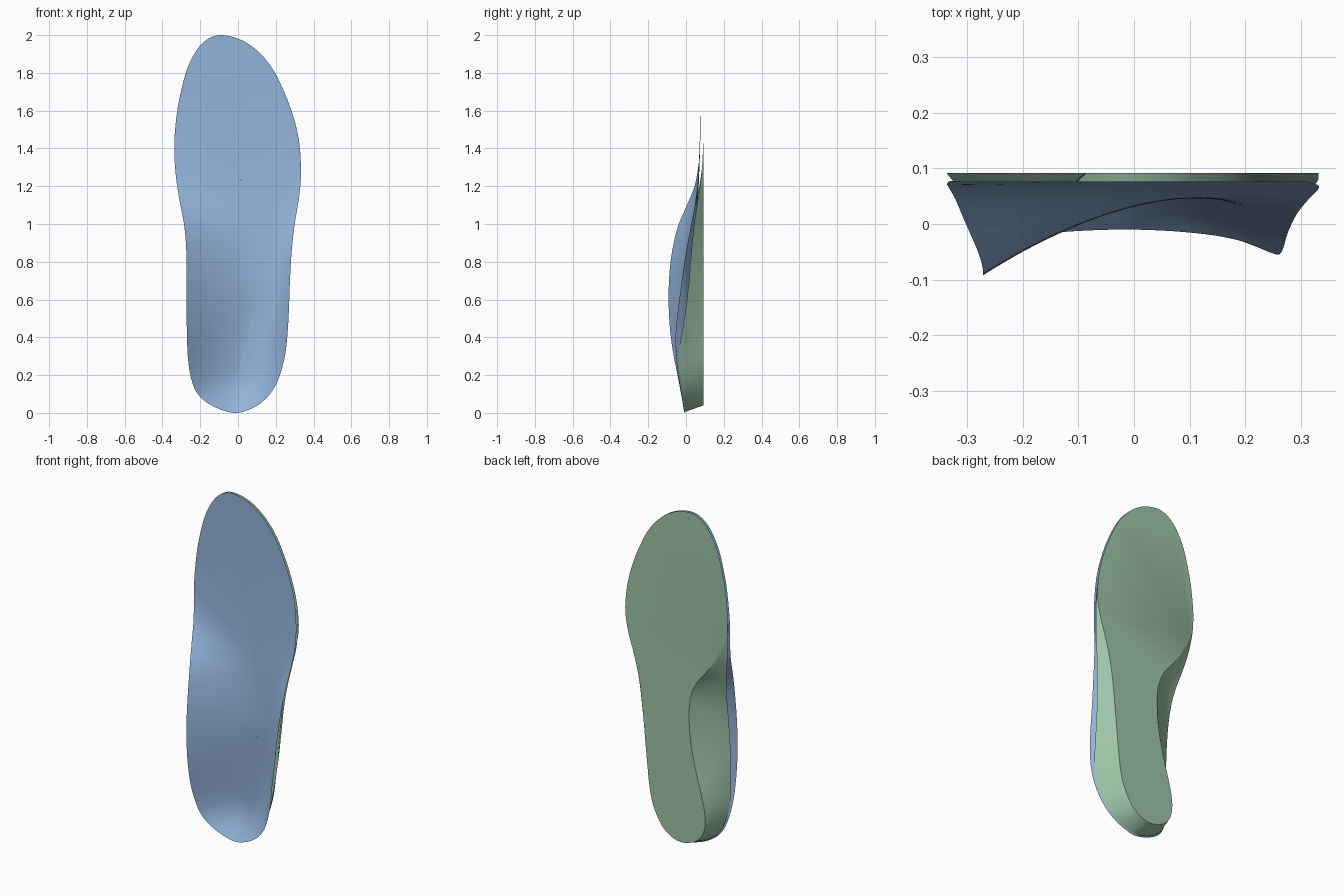
import bpy, bmesh
from mathutils import Vector

if "Cube" in bpy.data.objects:
    bpy.data.objects.remove(bpy.data.objects["Cube"])

BASE_Y = 0.092   # flat sole plane
SUB = 5          # samples between outline points

# rows: rim x, rim z, rim y, shell edge y, sole x, sole z
lateral = [
    (-.01, .0, -.01, -.002, -.03, .04), (.07, .022, -.013, -.006, .03, .055),
    (.14, .068, -.02, -.013, .085, .095), (.19, .13, -.03, -.023, .125, .155),
    (.225, .21, -.043, -.035, .155, .225), (.25, .31, -.053, -.04, .175, .32),
    (.263, .43, -.054, -.02, .187, .43), (.27, .56, -.04, 0, .2, .56),
    (.275, .70, -.022, .016, .213, .7), (.283, .84, -.002, .027, .228, .84),
    (.296, .97, .022, .04, .25, .97), (.315, 1.09, .045, .056, .282, 1.09),
    (.33, 1.2, .06, .074, .315, 1.2), (.333, 1.31, .068, .085, .332, 1.31),
    (.324, 1.43, .073, .0915, .324, 1.43)]
# toe rim: x, z (flat, no side wall)
toe = [(.304, 1.53), (.276, 1.62), (.24, 1.71), (.19, 1.81), (.13, 1.89),
       (.06, 1.95), (-.01, 1.985), (-.09, 2.0), (-.15, 1.985), (-.2, 1.945),
       (-.24, 1.885), (-.273, 1.81), (-.3, 1.71), (-.32, 1.61), (-.332, 1.51)]
medial = [
    (-.337, 1.41, .072, .0915, -.337, 1.41), (-.334, 1.31, .066, .086, -.325, 1.32),
    (-.322, 1.2, .045, .07, -.27, 1.2), (-.305, 1.1, .005, .048, -.2, 1.09),
    (-.286, 1.0, -.038, .02, -.13, 1.0), (-.276, .9, -.065, -.005, -.092, .9),
    (-.272, .78, -.084, -.025, -.085, .78), (-.272, .65, -.092, -.038, -.095, .65),
    (-.272, .52, -.09, -.045, -.12, .52), (-.27, .4, -.08, -.049, -.152, .4),
    (-.265, .29, -.063, -.047, -.18, .29), (-.25, .19, -.043, -.036, -.19, .2),
    (-.22, .11, -.028, -.021, -.175, .125), (-.165, .055, -.018, -.011, -.135, .075),
    (-.09, .017, -.012, -.005, -.085, .05)]
# centre line of the footbed: x, y, z
spine = [(0, .066, .22), (.06, .056, .46), (.1, .046, .7), (.08, .053, .94),
         (.03, .066, 1.18), (-.03, .075, 1.42), (-.06, .077, 1.66)]


def spline(pts, t, closed):
    """Catmull-Rom sample at parameter t (in point units)."""
    n = len(pts)
    i = int(t) if closed else min(int(t), n - 2)
    f = t - i
    pick = (lambda k: pts[k % n]) if closed else (lambda k: pts[max(0, min(n - 1, k))])
    out = []
    for a, b, c, d in zip(pick(i - 1), pick(i), pick(i + 1), pick(i + 2)):
        out.append(b + .5 * f * (c - a + f * (2*a - 5*b + 4*c - d + f * (3*(b - c) + d - a))))
    return out


def finish(bm, name, color):
    bmesh.ops.remove_doubles(bm, verts=bm.verts, dist=1e-5)
    me = bpy.data.meshes.new(name)
    bm.to_mesh(me)
    bm.free()
    ob = bpy.data.objects.new(name, me)
    bpy.context.collection.objects.link(ob)
    mat = bpy.data.materials.new(name + "_color")
    mat.diffuse_color = color
    mat.use_nodes = True
    mat.node_tree.nodes["Principled BSDF"].inputs["Base Color"].default_value = mat.diffuse_color
    me.materials.append(mat)
    bpy.ops.object.select_all(action='DESELECT')
    ob.select_set(True)
    bpy.context.view_layer.objects.active = ob
    bpy.ops.object.shade_smooth_by_angle(angle=0.6)
    return ob


rows = lateral + [(x, z, .077, BASE_Y, x, z) for x, z in toe] + medial
N = len(rows) * SUB
outline = [spline(rows, k / SUB, True) for k in range(N)]
centre = [Vector(spline(spine, max(0, min(6, 3 * o[1])), False)) for o in outline]

# top cover: cupped footbed sheet, rings from rim to centre line
bm = bmesh.new()
RINGS = 16
grid = []
for j in range(RINGS + 1):
    r = 1 - j / RINGS
    ring = []
    for o, c in zip(outline, centre):
        p = 2.3 + .6 * o[0] / .27          # steeper rim on the outer side
        y = c.y + (o[2] - c.y) * r ** p
        ring.append(bm.verts.new((c.x + (o[0] - c.x) * r, y, c.z + (o[1] - c.z) * r)))
    grid.append(ring)
for a, b in zip(grid, grid[1:]):
    for i in range(N):
        k = (i + 1) % N
        bm.faces.new((a[i], a[k], b[k], b[i]))
finish(bm, "top_cover", (.29, .45, .70, 1))

# support shell: flat sole plus flared heel and arch walls
bm = bmesh.new()
STRIPS = 6
cols = []
for o, c in zip(outline, centre):
    inset = .03 * max(0, min(1, (BASE_Y - o[3]) / .1))
    top = Vector((o[0], 0, o[1])).lerp(Vector((c.x, 0, c.z)), inset)
    top.y = min(o[3], BASE_Y)
    sole = Vector((o[4], BASE_Y, o[5]))
    hollow = .12 * max(0, abs(top.x - sole.x) - .06)   # concave under the arch
    col = []
    for s in range(STRIPS + 1):
        t = s / STRIPS
        q = top.lerp(sole, t)
        q.y -= hollow * 4 * t * (1 - t)
        col.append(bm.verts.new(q))
    cols.append(col)
for i in range(N):
    a, b = cols[i], cols[(i + 1) % N]
    if min(BASE_Y - a[0].co.y, BASE_Y - b[0].co.y) > 4e-4:
        for s in range(STRIPS):
            bm.faces.new((a[s], a[s + 1], b[s + 1], b[s]))
bm.faces.new([c[-1] for c in reversed(cols)])
bmesh.ops.delete(bm, geom=[v for v in bm.verts if not v.link_faces], context='VERTS')
finish(bm, "support_shell", (.34, .56, .39, 1))
